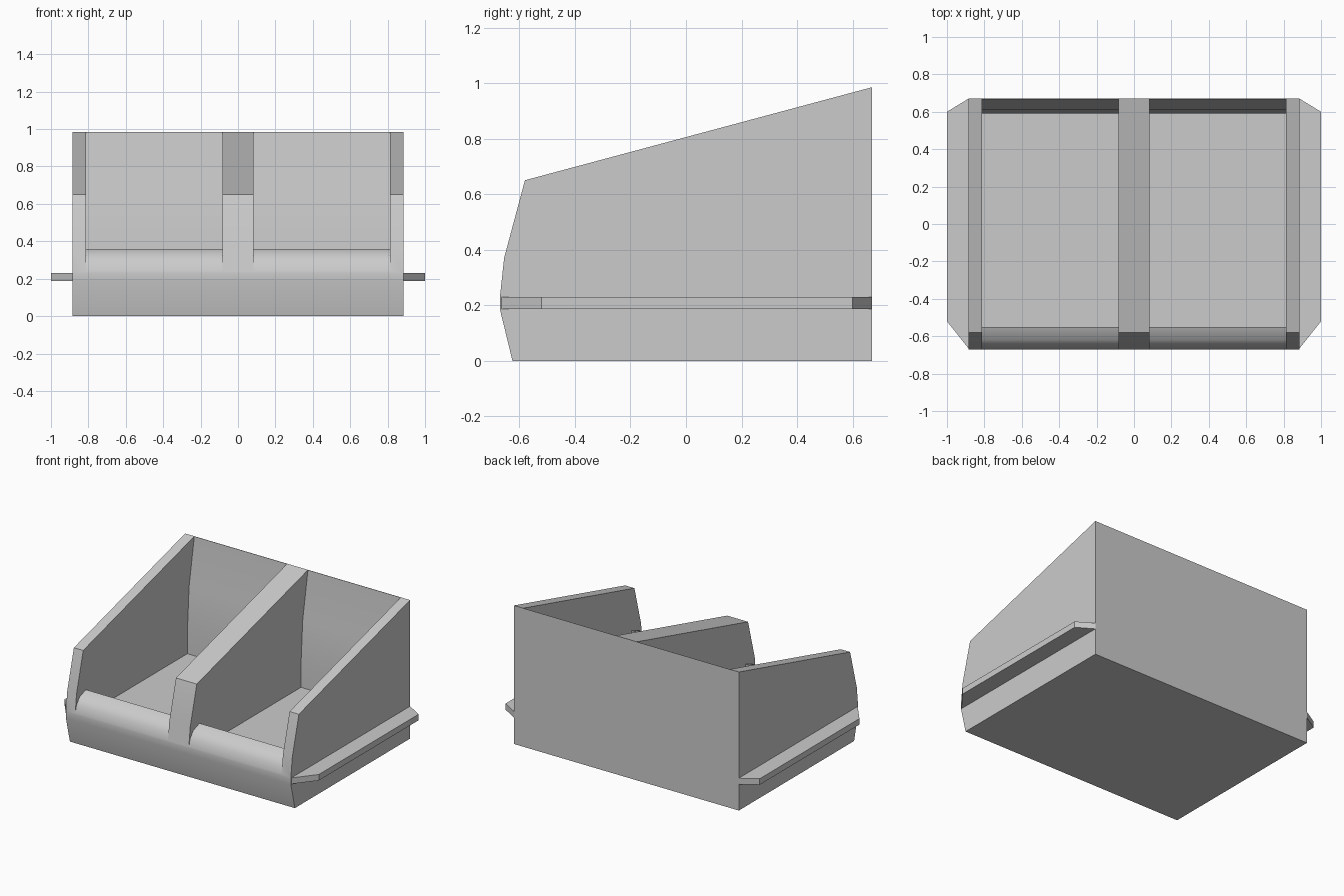
import bpy, bmesh, math

if "Cube" in bpy.data.objects:
    bpy.data.objects.remove(bpy.data.objects["Cube"])


def prism(name, outline, to3d, a, b):
    """Extrude a 2D outline between two planes a and b."""
    bm = bmesh.new()
    lo = [bm.verts.new(to3d(p, a)) for p in outline]
    hi = [bm.verts.new(to3d(p, b)) for p in outline]
    n = len(outline)
    bm.faces.new(lo)
    bm.faces.new(hi[::-1])
    for i in range(n):
        j = (i + 1) % n
        bm.faces.new((lo[i], hi[i], hi[j], lo[j]))
    bmesh.ops.recalc_face_normals(bm, faces=bm.faces)
    mesh = bpy.data.meshes.new(name)
    bm.to_mesh(mesh)
    bm.free()
    obj = bpy.data.objects.new(name, mesh)
    bpy.context.collection.objects.link(obj)
    return obj


def along_x(p, x):
    return (x, p[0], p[1])


def along_z(p, z):
    return (p[0], p[1], z)


# Housing: side silhouette extruded across the width
side = [(-0.625, 0), (-0.67, 0.185), (-0.67, 0.23), (-0.655, 0.37),
        (-0.58, 0.65), (0.67, 0.985), (0.67, 0)]
housing = prism("bin_housing", side, along_x, -0.885, 0.885)

# Two open bays with a rounded front lip, sunken floor and leaning back wall
bay = [(-0.8, 0.235), (-0.67, 0.235), (-0.655, 0.29), (-0.62, 0.335),
       (-0.55, 0.36), (-0.55, 0.18), (0.59, 0.18), (0.592, 0.36),
       (0.61, 0.65), (0.668, 0.98), (0.668, 1.2), (-0.8, 1.2)]
for s in (-1, 1):
    cutter = prism("bay_cutter", bay, along_x, s * 0.082, s * 0.812)
    cutter.hide_render = True
    mod = housing.modifiers.new("bay", 'BOOLEAN')
    mod.operation = 'DIFFERENCE'
    mod.solver = 'EXACT'
    mod.object = cutter
    bpy.context.view_layer.objects.active = housing
    bpy.ops.object.modifier_apply(modifier=mod.name)
    bpy.data.objects.remove(cutter)

# Smooth the lip and front while keeping the corners crisp
bpy.ops.object.select_all(action='DESELECT')
housing.select_set(True)
bpy.context.view_layer.objects.active = housing
bpy.ops.object.shade_smooth_by_angle(angle=math.radians(35))

# Side rails with clipped ends
for s, label in ((-1, "left"), (1, "right")):
    rail = [(s * 0.88, -0.665), (s * 0.885, -0.665), (s * 1.0, -0.52),
            (s * 1.0, 0.6), (s * 0.885, 0.67), (s * 0.88, 0.67)]
    prism(label + "_side_rail", rail, along_z, 0.187, 0.23)
